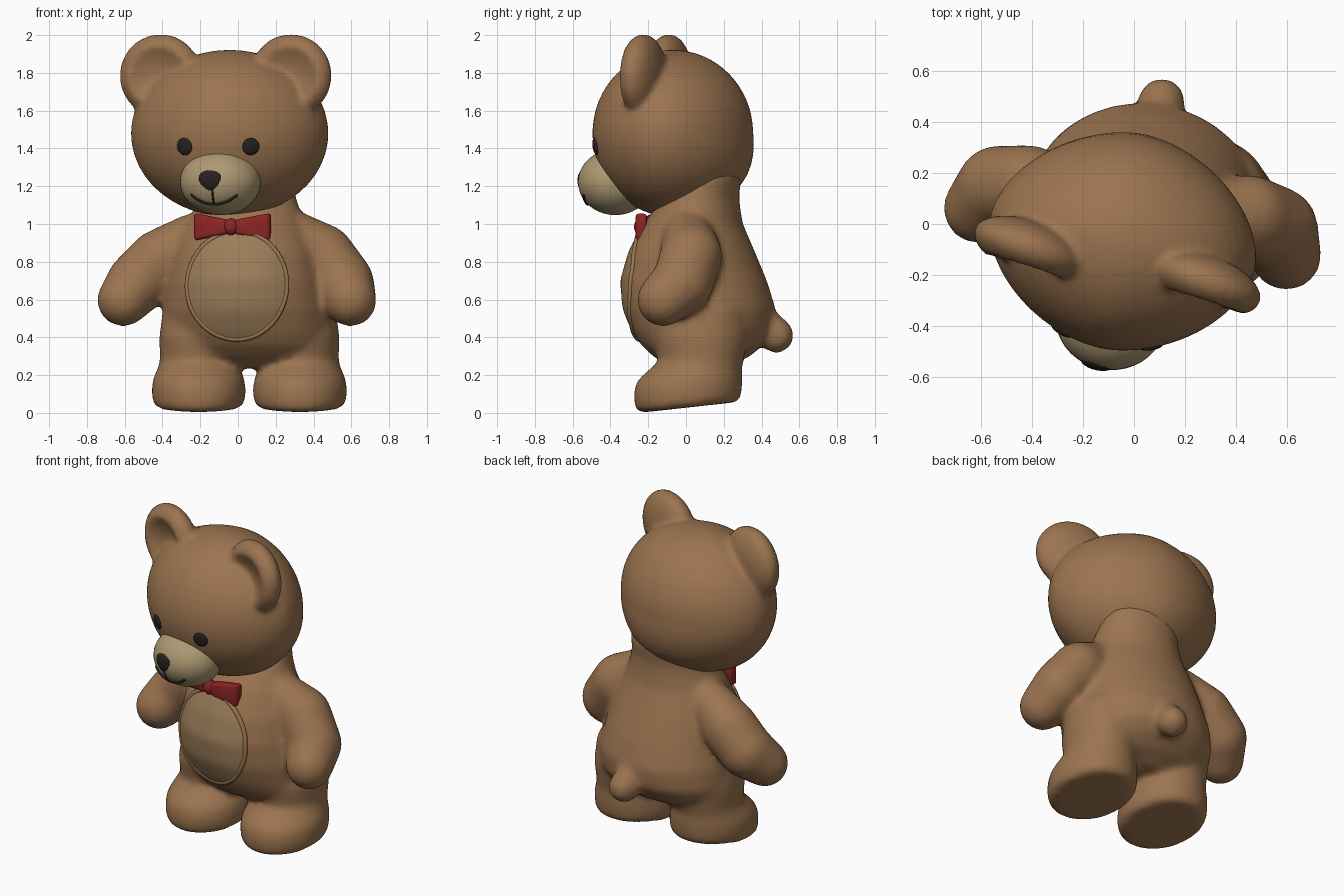
import bpy, bmesh
from math import sin, cos, pi, radians, sqrt
from mathutils import Matrix, Vector

if "Cube" in bpy.data.objects:
    bpy.data.objects.remove(bpy.data.objects["Cube"])

TURN = Matrix.Rotation(radians(-11), 4, 'Z')   # the toy is turned slightly


def material(name, rgb):
    m = bpy.data.materials.new(name)
    m.diffuse_color = (*rgb, 1)
    m.use_nodes = True
    m.node_tree.nodes["Principled BSDF"].inputs["Base Color"].default_value = m.diffuse_color
    return m


BROWN = material("brown_plush", (0.33, 0.175, 0.08))
CREAM = material("cream_plush", (0.42, 0.32, 0.17))
TAN = material("tan_plush", (0.33, 0.205, 0.10))
BLACK = material("black", (0.02, 0.015, 0.012))
RED = material("red_cloth", (0.27, 0.018, 0.018))


def finish(bm, name, mat, turn=True):
    bmesh.ops.recalc_face_normals(bm, faces=bm.faces)
    if turn:
        bm.transform(TURN)
    for f in bm.faces:
        f.smooth = True
    me = bpy.data.meshes.new(name)
    bm.to_mesh(me)
    bm.free()
    me.materials.append(mat)
    ob = bpy.data.objects.new(name, me)
    bpy.context.collection.objects.link(ob)
    return ob


def ball(bm, c, r, seg=32, m=Matrix()):
    """Ellipsoid; returns its vertices."""
    mat = m @ Matrix.Translation(c) @ Matrix.Diagonal((*r, 1))
    return bmesh.ops.create_uvsphere(bm, u_segments=seg, v_segments=seg // 2,
                                     radius=1, matrix=mat)['verts']


def loft(bm, cx, rings, m=Matrix(), tilt=0, n=40):
    """Closed stack of ellipses (z, cy, rx, ry); tilt slopes the lowest rings."""
    rows = []
    for z, cy, rx, ry in rings:
        row = []
        for i in range(n):
            a = 2 * pi * i / n
            y = cy + ry * sin(a)
            dz = tilt * (y + 0.25) * max(0, 1 - z / 0.3)
            row.append(bm.verts.new(m @ Vector((cx + rx * cos(a), y, z + dz))))
        rows.append(row)
    for a, b in zip(rows, rows[1:]):
        for i in range(n):
            j = (i + 1) % n
            bm.faces.new((a[i], a[j], b[j], b[i]))
    bm.faces.new(rows[0][::-1])
    bm.faces.new(rows[-1])


def limb(bm, pts, m=Matrix(), steps=10):
    """Chain of overlapping balls along (x, y, z, r) points."""
    for p, q in zip(pts, pts[1:]):
        for k in range(steps + 1):
            x, y, z, r = Vector(p).lerp(Vector(q), k / steps)
            ball(bm, (x, y, z), (r, r, r), 20, m)


def fuse(ob, voxel, smooth):
    """Melt the overlapping pieces into one soft skin."""
    r = ob.modifiers.new("fuse", 'REMESH')
    r.mode, r.voxel_size, r.use_smooth_shade = 'VOXEL', voxel, True
    s = ob.modifiers.new("soften", 'SMOOTH')
    s.factor, s.iterations = 0.5, smooth


def tube(name, pts, radius, mat, closed=False):
    cu = bpy.data.curves.new(name, 'CURVE')
    cu.dimensions, cu.bevel_depth, cu.bevel_resolution = '3D', radius, 2
    cu.use_fill_caps = True
    sp = cu.splines.new('POLY')
    sp.points.add(len(pts) - 1)
    for p, co in zip(sp.points, pts):
        p.co = (*co, 1)
    sp.use_cyclic_u = closed
    cu.materials.append(mat)
    ob = bpy.data.objects.new(name, cu)
    bpy.context.collection.objects.link(ob)


# Body: torso, legs, arms and tail
bm = bmesh.new()
loft(bm, 0.035, [(0.24, 0.08, 0.25, 0.14), (0.30, 0.09, 0.40, 0.25),
                 (0.36, 0.095, 0.44, 0.32), (0.43, 0.10, 0.455, 0.37),
                 (0.55, 0.08, 0.45, 0.402), (0.70, 0.05, 0.42, 0.385),
                 (0.85, 0.04, 0.385, 0.332), (1.00, 0.045, 0.32, 0.262),
                 (1.08, 0.07, 0.28, 0.224), (1.15, 0.095, 0.255, 0.192),
                 (1.24, 0.13, 0.24, 0.17), (1.36, 0.10, 0.2, 0.15)], TURN)
for s in (-1, 1):
    loft(bm, 0.06 + s * 0.268,
         [(0.0, 0.01, 0.22, 0.257), (0.03, 0.01, 0.245, 0.283),
          (0.11, 0.01, 0.25, 0.288), (0.17, 0.02, 0.242, 0.28),
          (0.22, 0.045, 0.22, 0.25), (0.27, 0.08, 0.205, 0.225),
          (0.40, 0.08, 0.21, 0.25), (0.55, 0.09, 0.19, 0.22),
          (0.68, 0.09, 0.10, 0.12)], tilt=0.11)
    dy, dz = s * 0.025, s * 0.014      # the arms are not quite level
    limb(bm, [(s * 0.27, 0.06, 0.93 + dz, 0.135), (s * 0.435, 0.088 + dy, 0.82 + dz, 0.167),
              (s * 0.55, 0.065 + dy, 0.69, 0.165), (s * 0.608, -0.03 + dy, 0.597, 0.14)], TURN)
limb(bm, [(0.02, 0.40, 0.52, 0.065), (0.015, 0.455, 0.46, 0.08),
          (0.015, 0.49, 0.41, 0.094)], TURN)
body = finish(bm, "body", BROWN, turn=False)
fuse(body, 0.02, 10)

# Head, slightly pointed front and back seen from above, with dished ears
HC, HR = Vector((-0.03, -0.077, 1.48)), Vector((0.53, 0.427, 0.442))
P = 1.78
bm = bmesh.new()
for v in ball(bm, HC, HR, 48):
    d = v.co - HC
    x, y = abs(d.x / HR.x), abs(d.y / HR.y)
    if x + y > 1e-4:
        k = sqrt(x * x + y * y) / (x ** P + y ** P) ** (1 / P)
        d.x, d.y = d.x * k, d.y * k
    if d.y > 0 and d.z < 0:             # fuller at the lower back
        d.y *= 1 + 0.08 * min(1, -d.z / 0.25)
    v.co = HC + d
for s in (-1, 1):
    c = Vector((s * 0.352 - 0.033, -0.172, 1.785))
    for v in ball(bm, c, (0.224, 0.11, 0.22), 48):
        d = v.co - c
        if d.y < 0:
            r2 = (d.x ** 2 + d.z ** 2) / 0.16 ** 2
            v.co.y += 0.085 * max(0, 1 - r2)
        v.co.y += 0.02 * d.z - 0.12 * d.x
head = finish(bm, "head_and_ears", BROWN)
fuse(head, 0.017, 4)

# Muzzle and nose
MC, MR = Vector((-0.02, -0.385, 1.222)), Vector((0.215, 0.197, 0.175))
bm = bmesh.new()
ball(bm, MC, MR, 40)
finish(bm, "muzzle", CREAM)
bm = bmesh.new()
for v in ball(bm, (-0.035, -0.56, 1.228), (0.066, 0.03, 0.058), 24):
    v.co.x = -0.035 + (v.co.x + 0.035) * (1 + 5 * (v.co.z - 1.228))
finish(bm, "nose", BLACK)

# Eyes seated on the head surface
bpy.context.view_layer.update()
deps = bpy.context.evaluated_depsgraph_get()
FWD = TURN.to_3x3() @ Vector((0, 1, 0))
skull, skin = head.evaluated_get(deps), body.evaluated_get(deps)
bm = bmesh.new()
for s in (-1, 1):
    p = TURN @ Vector((s * 0.178 - 0.02, -1, 1.41))
    hit, loc, nor, _ = skull.ray_cast(p, FWD)
    face = nor.to_track_quat('Z', 'Y').to_matrix().to_4x4()
    ball(bm, (0, 0, 0), (0.046, 0.046, 0.014), 24, Matrix.Translation(loc) @ face)
finish(bm, "eyes", BLACK, turn=False)


# Smiling mouth, laid on the muzzle
def on_muzzle(x, z):
    k = 1 - ((x - MC.x) / MR.x) ** 2 - ((z - MC.z) / MR.z) ** 2
    return TURN @ Vector((x, MC.y - MR.y * sqrt(max(k, 0)), z))


ts = [i / 10 - 1 for i in range(21)]
tube("mouth", [on_muzzle(-0.025 + 0.125 * t, 1.105 + 0.05 * t * t) for t in ts], 0.008, BLACK)
tube("mouth_seam", [on_muzzle(-0.027, 1.105 + 0.02 * i) for i in range(5)], 0.005, BLACK)


# Belly patch and its seam, projected onto the body
def on_body(r, a, lift):
    p = TURN @ Vector((0.042 + 0.262 * r * cos(a), -1, 0.675 + 0.28 * r * sin(a)))
    hit, loc, nor, _ = skin.ray_cast(p, FWD)
    return loc + nor * lift if hit else p + FWD * 0.75


N, M = 48, 10
bm = bmesh.new()
mid = bm.verts.new(on_body(0, 0, 0.006))
rows = [[bm.verts.new(on_body(k / M, 2 * pi * i / N, 0.006)) for i in range(N)]
        for k in range(1, M + 1)]
for i in range(N):
    j = (i + 1) % N
    bm.faces.new((mid, rows[0][i], rows[0][j]))
    for a, b in zip(rows, rows[1:]):
        bm.faces.new((a[i], b[i], b[j], a[j]))
finish(bm, "belly_patch", TAN, turn=False)
tube("belly_seam", [on_body(1.02, 2 * pi * i / N, 0) for i in range(N)], 0.014, BROWN, True)

# Bow tie: two flared wings and a knot
bm = bmesh.new()
for s in (-1, 1):
    for v in bmesh.ops.create_cube(bm, size=1)['verts']:
        t = v.co.x + 0.5
        v.co = (0.01 + s * (0.02 + 0.185 * t), -0.235 + 0.06 * v.co.y + 0.035 * t,
                0.985 + v.co.z * (0.075 + 0.07 * t))
bmesh.ops.bevel(bm, geom=bm.edges[:], offset=0.016, segments=3, affect='EDGES', profile=0.5)
ball(bm, (0.01, -0.24, 0.985), (0.04, 0.038, 0.046), 20)
finish(bm, "bow_tie", RED)
